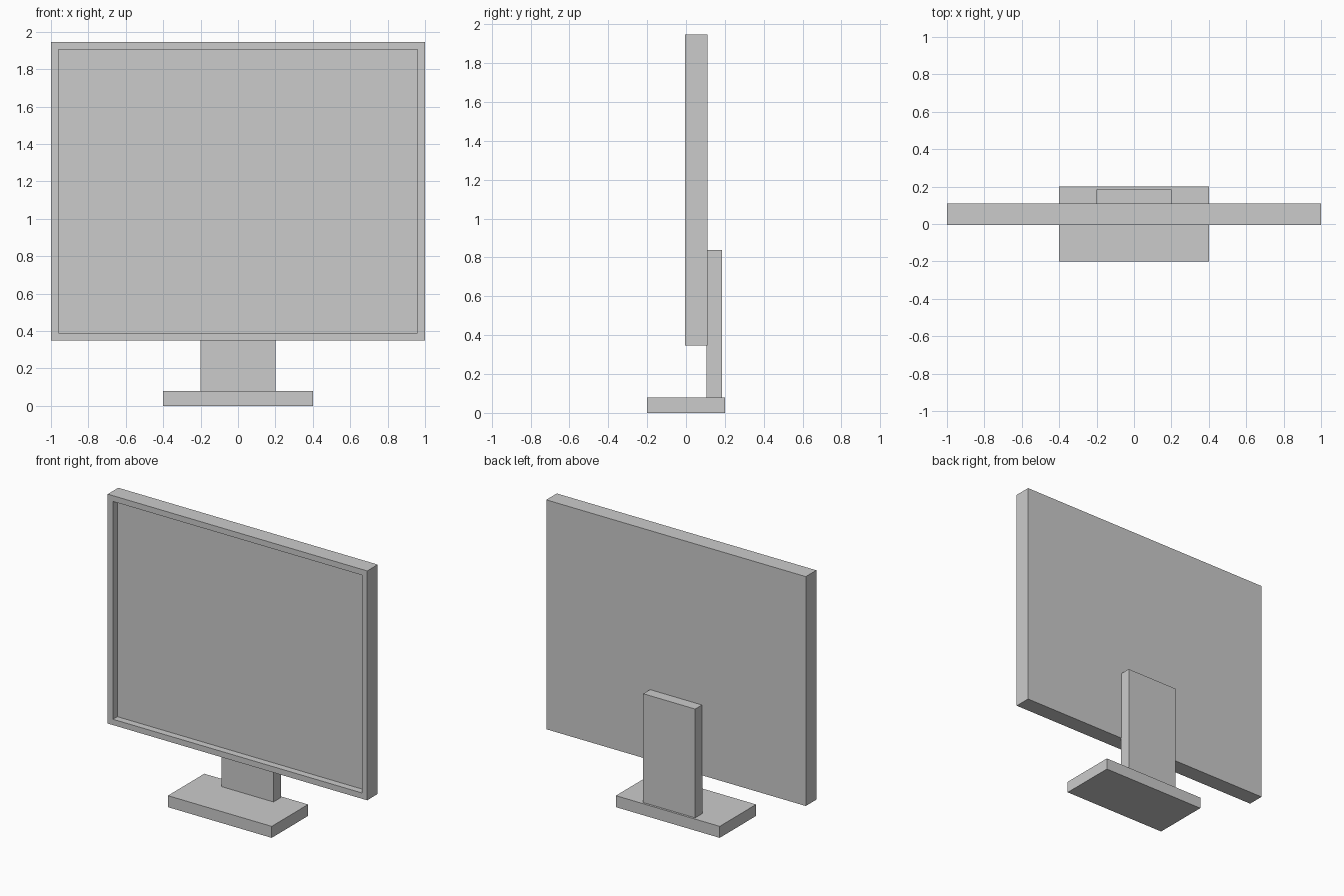
import bpy, bmesh
from mathutils import Vector

if "Cube" in bpy.data.objects:
    bpy.data.objects.remove(bpy.data.objects["Cube"])


def box(name, lo, hi):
    """Axis-aligned box between two corners, named after its part."""
    lo, hi = Vector(lo), Vector(hi)
    bm = bmesh.new()
    bmesh.ops.create_cube(bm, size=1)
    bmesh.ops.scale(bm, vec=hi - lo, verts=bm.verts)
    bmesh.ops.translate(bm, vec=(lo + hi) / 2, verts=bm.verts)
    mesh = bpy.data.meshes.new(name)
    bm.to_mesh(mesh)
    bm.free()
    obj = bpy.data.objects.new(name, mesh)
    bpy.context.collection.objects.link(obj)
    return obj


# Foot and upright of the stand
box("base", (-0.4, -0.2, 0), (0.4, 0.2, 0.08))
box("neck", (-0.2, 0.105, 0.08), (0.2, 0.185, 0.838))

# Display housing, with the screen sunk behind a narrow bezel
BEZEL, DEPTH = 0.057, 0.048
panel = box("display_panel", (-1, -0.006, 0.348), (1, 0.11, 1.946))
bm = bmesh.new()
bm.from_mesh(panel.data)
bm.normal_update()
screen = min(bm.faces, key=lambda f: f.normal.y)
bmesh.ops.inset_region(bm, faces=[screen], thickness=BEZEL)
inner = bmesh.ops.extrude_face_region(bm, geom=[screen])["geom"]
bmesh.ops.delete(bm, geom=[screen], context='FACES_ONLY')
bmesh.ops.translate(bm, vec=(0, DEPTH, 0),
                    verts=[g for g in inner if isinstance(g, bmesh.types.BMVert)])
bmesh.ops.recalc_face_normals(bm, faces=bm.faces)
bm.to_mesh(panel.data)
bm.free()
